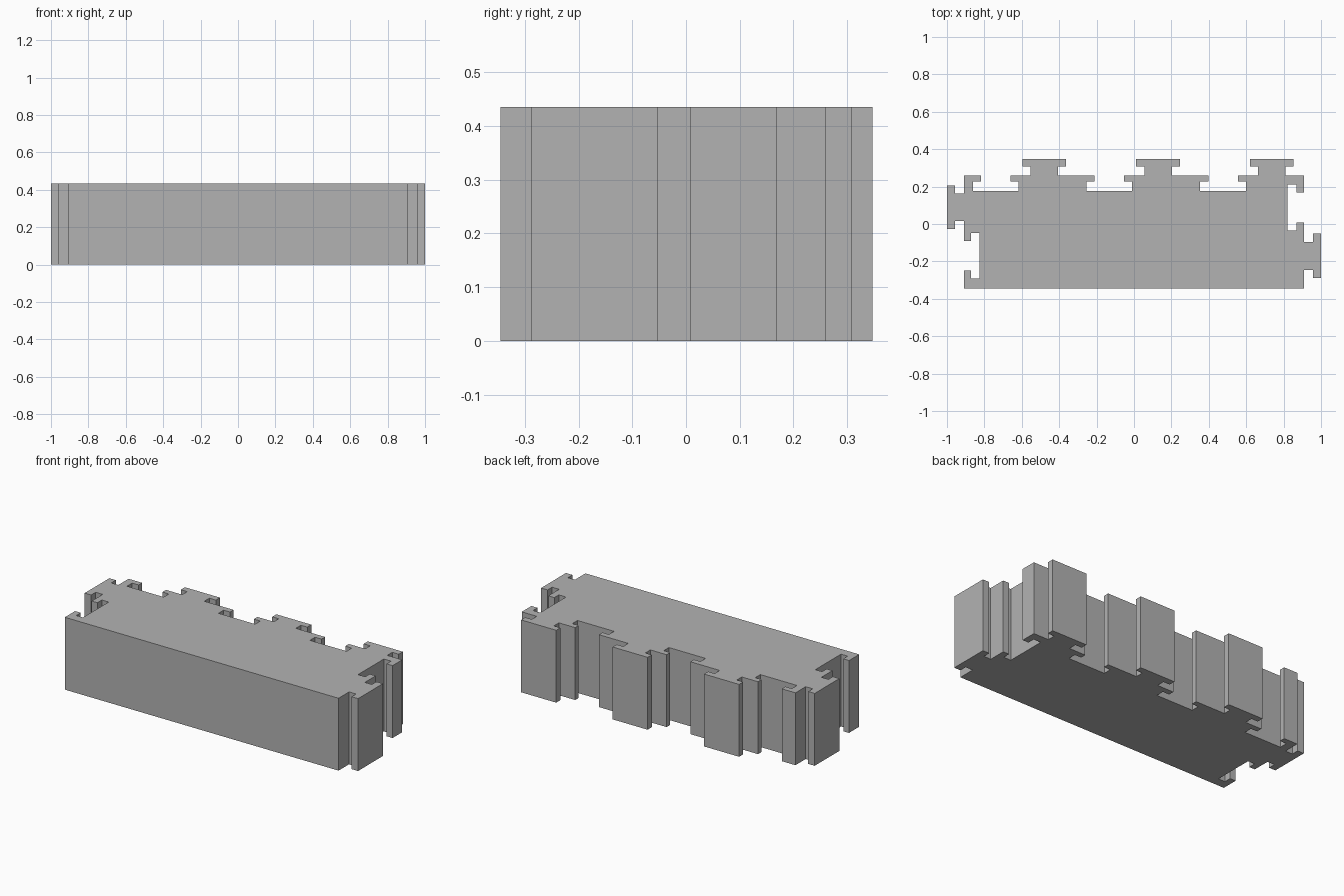
import bpy
import bmesh

cube = bpy.data.objects.get("Cube")
if cube:
    bpy.data.objects.remove(cube, do_unlink=True)

HEIGHT = 0.435
END_X, FRONT_Y, BACK_Y = 0.91, -0.345, 0.26
FLARE = 0.043  # how far each joint widens past its neck


def joint(start, end, neck, depth):
    """T-shaped joint as (position along edge, outward depth) pairs.
    Positive depths make a tongue, negative depths a groove."""
    side = FLARE if end > start else -FLARE
    half = [(start, 0), (start, neck), (start - side, neck), (start - side, depth)]
    other = [(end + side, depth), (end + side, neck), (end, neck), (end, 0)]
    return half + other


# Outline, counter-clockwise from the front left corner
outline = [(-END_X, FRONT_Y), (END_X, FRONT_Y)]

# Right-hand end: tongue then groove
for args in [(-0.245, -0.095, 0.047, 0.09), (0.008, 0.168, -0.04, -0.088)]:
    outline += [(END_X + d, t) for t, d in joint(*args)]
outline.append((END_X, BACK_Y))

# Back: three tongue and groove pairs
for i in range(3):
    x = 0.81 - i * 0.608
    tongue = joint(x, x - 0.147, 0.048, 0.087)
    groove = joint(x - 0.255, x - 0.413, -0.034, -0.083)
    outline += [(t, BACK_Y + d) for t, d in tongue + groove]
outline.append((-END_X, BACK_Y))

# Left-hand end: tongue then groove
for args in [(0.163, 0.015, 0.047, 0.09), (-0.09, -0.248, -0.038, -0.083)]:
    outline += [(-END_X - d, t) for t, d in joint(*args)]

# Extrude the outline into the solid block
bm = bmesh.new()
base = bm.faces.new([bm.verts.new((x, y, 0)) for x, y in outline])
extruded = bmesh.ops.extrude_face_region(bm, geom=[base], use_keep_orig=True)
top = [v for v in extruded["geom"] if isinstance(v, bmesh.types.BMVert)]
bmesh.ops.translate(bm, verts=top, vec=(0, 0, HEIGHT))
bmesh.ops.recalc_face_normals(bm, faces=bm.faces)
mesh = bpy.data.meshes.new("interlocking_block")
bm.to_mesh(mesh)
bm.free()

# Plain grey material
grey = bpy.data.materials.new("grey")
grey.use_nodes = True
colour = (0.45, 0.45, 0.45, 1)
grey.diffuse_color = colour
grey.node_tree.nodes["Principled BSDF"].inputs["Base Color"].default_value = colour
mesh.materials.append(grey)

block = bpy.data.objects.new("interlocking_block", mesh)
bpy.context.collection.objects.link(block)
